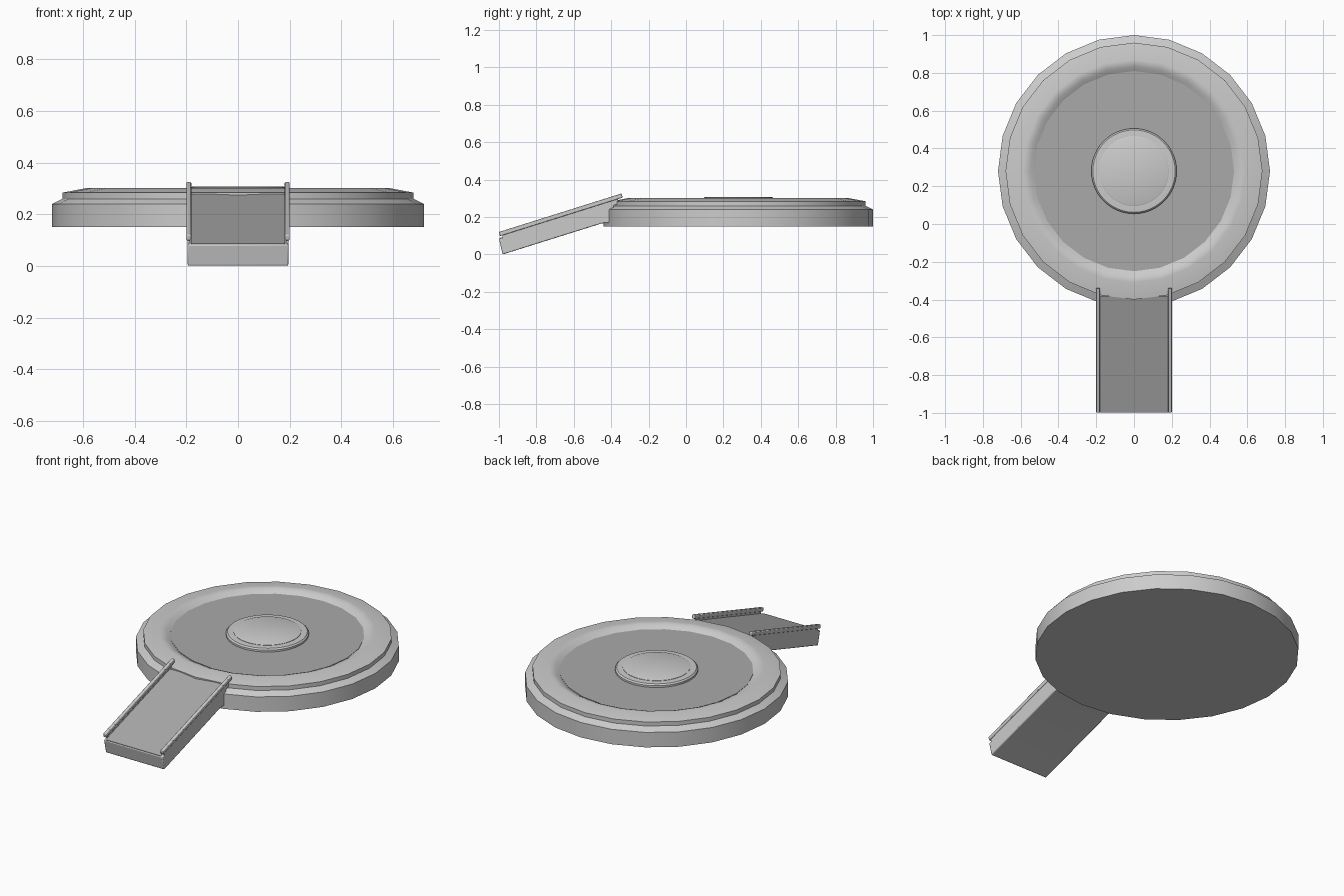
import bpy, bmesh, math

if "Cube" in bpy.data.objects:
    bpy.data.objects.remove(bpy.data.objects["Cube"])

CY = 0.28      # centre of the round platform along y
SLOPE = 0.314  # rise of the ramp per unit of y


def finish(name, bm, angle=30, color=None, bevel=0):
    bmesh.ops.recalc_face_normals(bm, faces=bm.faces)
    me = bpy.data.meshes.new(name)
    bm.to_mesh(me)
    bm.free()
    ob = bpy.data.objects.new(name, me)
    bpy.context.collection.objects.link(ob)
    if color:
        mat = bpy.data.materials.new(name + "_grey")
        mat.diffuse_color = (color, color, color, 1)
        mat.use_nodes = True
        mat.node_tree.nodes["Principled BSDF"].inputs["Base Color"].default_value = mat.diffuse_color
        me.materials.append(mat)
    if bevel:
        mod = ob.modifiers.new("Bevel", 'BEVEL')
        mod.width, mod.segments = bevel, 2
    bpy.ops.object.select_all(action='DESELECT')
    ob.select_set(True)
    bpy.context.view_layer.objects.active = ob
    bpy.ops.object.shade_smooth_by_angle(angle=math.radians(angle))
    return ob


def lathe(name, profile, sides, color=None):
    """Turn an (r, z) profile around the platform axis and cap both ends."""
    bm = bmesh.new()
    rings = []
    for r, z in profile:
        rings.append([bm.verts.new((r * math.cos(math.tau * i / sides),
                                    CY + r * math.sin(math.tau * i / sides), z))
                      for i in range(sides)])
    for a, b in zip(rings, rings[1:]):
        for i in range(sides):
            j = (i + 1) % sides
            bm.faces.new((a[i], a[j], b[j], b[i]))
    bm.faces.new(rings[0][::-1])
    bm.faces.new(rings[-1])
    return finish(name, bm, color=color)


def prism(name, outline, x0, x1, color=None, bevel=0):
    """Extrude a (y, z) outline from x0 to x1."""
    bm = bmesh.new()
    face = bm.faces.new([bm.verts.new((x0, y, z)) for y, z in outline])
    ext = bmesh.ops.extrude_face_region(bm, geom=[face])
    moved = [v for v in ext["geom"] if isinstance(v, bmesh.types.BMVert)]
    bmesh.ops.translate(bm, verts=moved, vec=(x1 - x0, 0, 0))
    return finish(name, bm, color=color, bevel=bevel)


def up(y, z0):
    """Point on a line parallel to the ramp that has height z0 at y = -1."""
    return (y, z0 + SLOPE * (y + 1))


# Round platform with stepped rim and shallow recess
lathe("platform", [(0.72, 0.15), (0.72, 0.24), (0.68, 0.26), (0.68, 0.284),
                   (0.59, 0.301), (0.572, 0.300), (0.553, 0.293),
                   (0.53, 0.279)], 24)
# Darker floor in the recess
lathe("recess_floor", [(0.53, 0.277), (0.53, 0.281)], 24, color=0.4)
# Central button
lathe("button_ring", [(0.226, 0.278), (0.226, 0.292), (0.218, 0.300),
                      (0.190, 0.302)], 48)
lathe("button_cap", [(0.185, 0.298), (0.185, 0.304), (0.178, 0.307)], 48)

# Ramp body and its walking surface
prism("ramp_body", [(-0.98, 0.0), up(-1.0, 0.083), up(-0.385, 0.083),
                    (-0.40, 0.17), up(-0.45, -0.007)], -0.195, 0.195, bevel=0.005)
prism("ramp_deck", [up(-0.997, 0.081), up(-0.997, 0.086),
                    up(-0.385, 0.086), up(-0.385, 0.081)], -0.182, 0.182, color=0.4)

# Side rails: thin web with a wider cap
for side, s in (("left", -1), ("right", 1)):
    prism(side + "_rail_web", [up(-0.98, 0.07), up(-0.98, 0.105),
                               up(-0.36, 0.105), up(-0.37, 0.07)],
          s * 0.186, s * 0.195)
    prism(side + "_rail_cap", [up(-0.995, 0.096), up(-1.0, 0.12),
                               up(-0.345, 0.12), up(-0.338, 0.096)],
          s * 0.181, s * 0.2, bevel=0.004)
